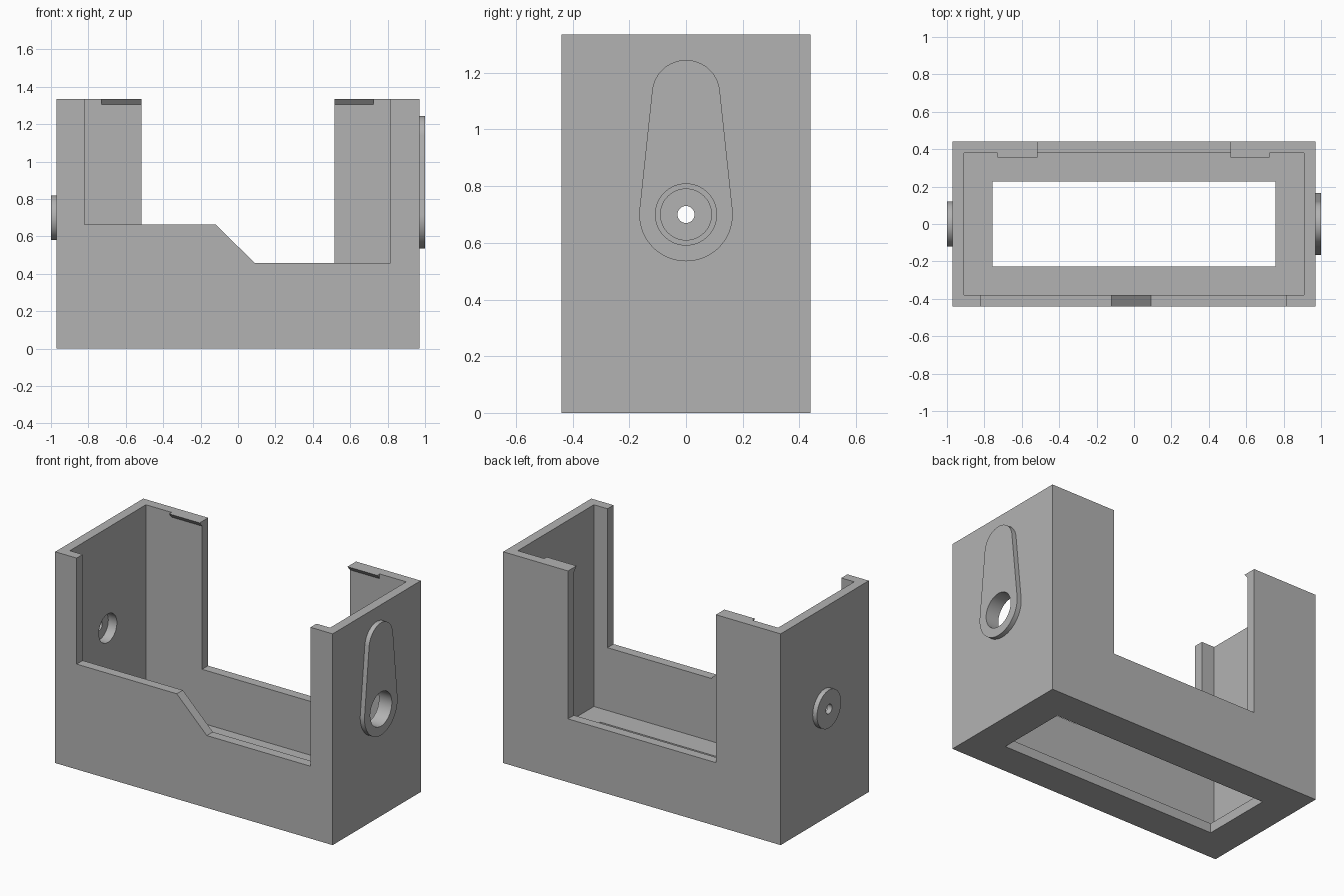
import bpy, bmesh
from math import sin, cos, pi, acos
from mathutils import Vector

if "Cube" in bpy.data.objects:
    bpy.data.objects.remove(bpy.data.objects["Cube"])

grey = bpy.data.materials.new("mid grey")
grey.use_nodes = True
grey.diffuse_color = (0.45, 0.45, 0.45, 1)
grey.node_tree.nodes["Principled BSDF"].inputs["Base Color"].default_value = (0.45, 0.45, 0.45, 1)

# Overall sizes
W, D, H = 0.97, 0.44, 1.335      # half width, half depth, height
T = 0.06                         # wall and floor thickness
PIVOT = 0.70                     # height of the side bores


def prism(name, outline, axis, lo, hi):
    """Extrude a 2D outline along an axis; the outline uses the other two axes in order."""
    bm = bmesh.new()

    def ring(level):
        verts = []
        for p in outline:
            co = list(p)
            co.insert("xyz".index(axis), level)
            verts.append(bm.verts.new(Vector(co)))
        return verts

    a, b = ring(lo), ring(hi)
    bm.faces.new(a)
    bm.faces.new(b)
    n = len(a)
    for i in range(n):
        bm.faces.new((a[i], a[(i + 1) % n], b[(i + 1) % n], b[i]))
    bmesh.ops.recalc_face_normals(bm, faces=bm.faces)
    mesh = bpy.data.meshes.new(name)
    bm.to_mesh(mesh)
    bm.free()
    mesh.materials.append(grey)
    obj = bpy.data.objects.new(name, mesh)
    bpy.context.collection.objects.link(obj)
    return obj


def rect(x0, x1, y0, y1):
    return [(x0, y0), (x1, y0), (x1, y1), (x0, y1)]


def arc(r, z, start, end, n):
    return [(r * cos(start + (end - start) * i / n), z + r * sin(start + (end - start) * i / n))
            for i in range(n + 1)]


def circle(r):
    return arc(r, PIVOT, 0, 2 * pi, 64)[:-1]


def cut(obj, *cutters):
    """Subtract the cutters from obj, then discard them."""
    bpy.context.view_layer.objects.active = obj
    for c in cutters:
        c.hide_render = True
        mod = obj.modifiers.new("cut", 'BOOLEAN')
        mod.operation = 'DIFFERENCE'
        mod.solver = 'EXACT'
        mod.object = c
        bpy.ops.object.modifier_apply(modifier=mod.name)
        bpy.data.objects.remove(c)


def smooth(obj):
    bpy.ops.object.select_all(action='DESELECT')
    obj.select_set(True)
    bpy.context.view_layer.objects.active = obj
    bpy.ops.object.shade_smooth_by_angle(angle=0.5)


# Open-topped housing: hollow, floor window, stepped front opening, back opening, side bores
housing = prism("housing", rect(-W, W, -D, D), "z", 0, H)
front_opening = [(-0.82, 0.665), (-0.12, 0.665), (0.09, 0.457), (0.815, 0.457), (0.815, 2), (-0.82, 2)]
cut(housing,
    prism("hollow", rect(T - W, W - T, T - D, D - T), "z", T, 2),
    prism("floor_window", rect(-0.757, 0.757, -0.228, 0.228), "z", -1, 1),
    prism("front_cutter", front_opening, "y", -0.6, -0.3),
    prism("back_cutter", rect(-0.517, 0.517, 0.40, 2), "y", 0.3, 0.6),
    prism("right_bore", circle(0.09), "x", -1.2, -0.8),
    prism("left_bore", circle(0.108), "x", 0.8, 1.2))
smooth(housing)

# Teardrop boss around the left bore
big, small, top = 0.165, 0.12, 1.125
tilt = pi / 2 - acos((big - small) / (top - PIVOT))
teardrop = arc(small, top, tilt, pi - tilt, 32) + arc(big, PIVOT, pi - tilt, 2 * pi + tilt, 48)
boss = prism("teardrop_boss", teardrop, "x", W, 1.0)
cut(boss, prism("boss_bore", circle(0.108), "x", 0.8, 1.2))
smooth(boss)

# Round cap closing the right bore, with a small pin hole
cap = prism("round_cap", circle(0.12), "x", -1.0, -W)
cut(cap, prism("pin_hole", circle(0.03), "x", -1.2, -0.8))
smooth(cap)

# Wedge-shaped catches along the top of the back wall
for side, x0, x1 in (("right", -0.73, -0.517), ("left", 0.517, 0.725)):
    wedge = [(D - T, H - 0.03), (D - T, H), (0.355, H)]
    prism(side + "_catch", wedge, "x", x0, x1)
